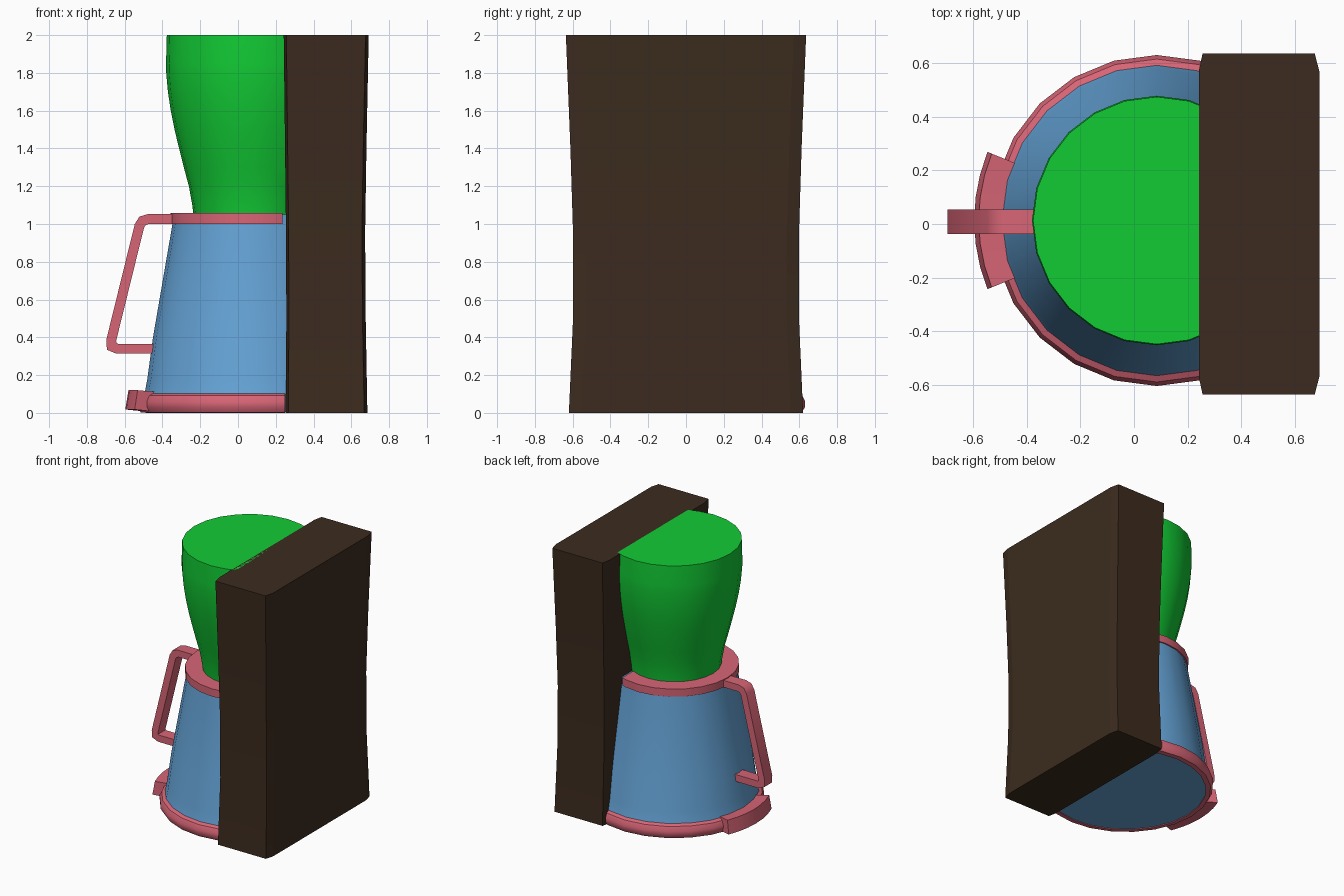
import bpy, bmesh, math
from mathutils import Vector

if "Cube" in bpy.data.objects:
    bpy.data.objects.remove(bpy.data.objects["Cube"])

CX, CY = 0.085, 0.013   # axis shared by all round parts


def material(name, color):
    m = bpy.data.materials.new(name)
    m.diffuse_color = (*color, 1)
    m.use_nodes = True
    m.node_tree.nodes["Principled BSDF"].inputs["Base Color"].default_value = m.diffuse_color
    return m


BROWN = material("brown", (0.045, 0.024, 0.013))
GREEN = material("green", (0.006, 0.6, 0.035))
BLUE = material("blue", (0.13, 0.37, 0.68))
PINK = material("pink", (0.68, 0.13, 0.18))


def finish(name, bm, mat, smooth=None):
    bmesh.ops.recalc_face_normals(bm, faces=bm.faces)
    me = bpy.data.meshes.new(name)
    bm.to_mesh(me)
    bm.free()
    me.materials.append(mat)
    ob = bpy.data.objects.new(name, me)
    bpy.context.collection.objects.link(ob)
    if smooth:
        bpy.context.view_layer.objects.active = ob
        ob.select_set(True)
        bpy.ops.object.shade_smooth_by_angle(angle=math.radians(smooth))
        ob.select_set(False)
    return ob


def loft(bm, sections, closed=False):
    """Skin between equal-length point loops, capping the ends if open."""
    rings = [[bm.verts.new(p) for p in s] for s in sections]
    pairs = list(zip(rings, rings[1:])) + ([(rings[-1], rings[0])] if closed else [])
    for a, b in pairs:
        for i in range(len(a)):
            j = (i + 1) % len(a)
            bm.faces.new((a[i], a[j], b[j], b[i]))
    if not closed:
        bm.faces.new(rings[0])
        bm.faces.new(rings[-1])


def clip(bm, x):
    """Cut the part flat where it meets the housing."""
    geom = bm.verts[:] + bm.edges[:] + bm.faces[:]
    bmesh.ops.bisect_plane(bm, geom=geom, plane_co=(x, 0, 0),
                           plane_no=(1, 0, 0), clear_outer=True)
    bmesh.ops.holes_fill(bm, edges=[e for e in bm.edges if e.is_boundary], sides=0)


def at(r, z, a):
    return (CX + r * math.cos(a), CY + r * math.sin(a), z)


def lathe_solid(name, profile, mat, clip_x=0.27, n=24):
    bm = bmesh.new()
    loft(bm, [[at(r, z, math.tau * i / n) for i in range(n)] for r, z in profile])
    clip(bm, clip_x)
    return finish(name, bm, mat, 35)


def sweep_band(name, profile, mat, a0=0, a1=math.tau, n=24, clip_x=None):
    """Closed cross-section swept round the axis, full circle or an arc."""
    full = abs(a1 - a0 - math.tau) < 1e-6
    count = n if full else n + 1
    bm = bmesh.new()
    loft(bm, [[at(r, z, a0 + (a1 - a0) * i / n) for r, z in profile]
              for i in range(count)], closed=full)
    if clip_x is not None:
        clip(bm, clip_x)
    return finish(name, bm, mat, 35)


# Housing: chamfered slab with a gentle waist: (z, half width, front x, back x)
bm = bmesh.new()
levels = [(0, 0.62, 0.252, 0.685), (0.5, 0.598, 0.256, 0.676), (0.95, 0.598, 0.254, 0.673),
          (1.4, 0.612, 0.249, 0.68), (2, 0.636, 0.242, 0.692)]
loft(bm, [[(xf, -w + 0.065, z), (xf + 0.014, -w, z), (xb - 0.017, -w, z), (xb, -w + 0.065, z),
           (xb, w - 0.065, z), (xb - 0.017, w, z), (xf + 0.014, w, z), (xf, w - 0.065, z)]
          for z, w, xf, xb in levels])
finish("housing", bm, BROWN, 8)

# Filter funnel
lathe_solid("funnel", [(0.32, 1.04), (0.327, 1.1), (0.345, 1.2), (0.372, 1.3), (0.397, 1.4),
                       (0.421, 1.5), (0.441, 1.6), (0.456, 1.7), (0.465, 1.8),
                       (0.466, 1.85), (0.462, 2)], GREEN)

# Carafe
lathe_solid("carafe", [(0.59, 0.006), (0.59, 0.06), (0.578, 0.11), (0.565, 0.18), (0.535, 0.4),
                       (0.432, 1.0), (0.43, 1.05)], BLUE)

# Lid ring and base ring
sweep_band("lid_ring", [(0.31, 1.0), (0.442, 1.0), (0.442, 1.058), (0.31, 1.058)],
           PINK, clip_x=0.235)
sweep_band("base_ring", [(0.565, 0.0), (0.6, 0.003), (0.617, 0.03), (0.618, 0.06),
                         (0.603, 0.092), (0.575, 0.106)], PINK, clip_x=0.25)

# Raised lip on the base ring, opposite the housing
sweep_band("base_lip", [(0.58, 0.008), (0.682, 0.018), (0.665, 0.12), (0.57, 0.112)],
           PINK, math.pi - 0.385, math.pi + 0.385, 6)

# Handle: flat bar following a bent path in the xz plane
path = [Vector(p) for p in [(-0.33, 1.026), (-0.475, 1.026), (-0.505, 1.017), (-0.522, 0.99),
                            (-0.671, 0.385), (-0.669, 0.352), (-0.64, 0.34), (-0.43, 0.34)]]
sections = []
for i, p in enumerate(path):
    d_in = (p - path[max(i - 1, 0)]).normalized()
    d_out = (path[min(i + 1, len(path) - 1)] - p).normalized()
    t = (d_in + d_out).normalized()
    ref = d_in if d_in.length else d_out
    nrm = Vector((-t.y, t.x)) * 0.026 / t.dot(ref)
    sections.append([(p.x + s * nrm.x, y, p.y + s * nrm.y)
                     for s, y in ((1, -0.037), (1, 0.055), (-1, 0.055), (-1, -0.037))])
bm = bmesh.new()
loft(bm, sections)
finish("handle", bm, PINK, 50)
